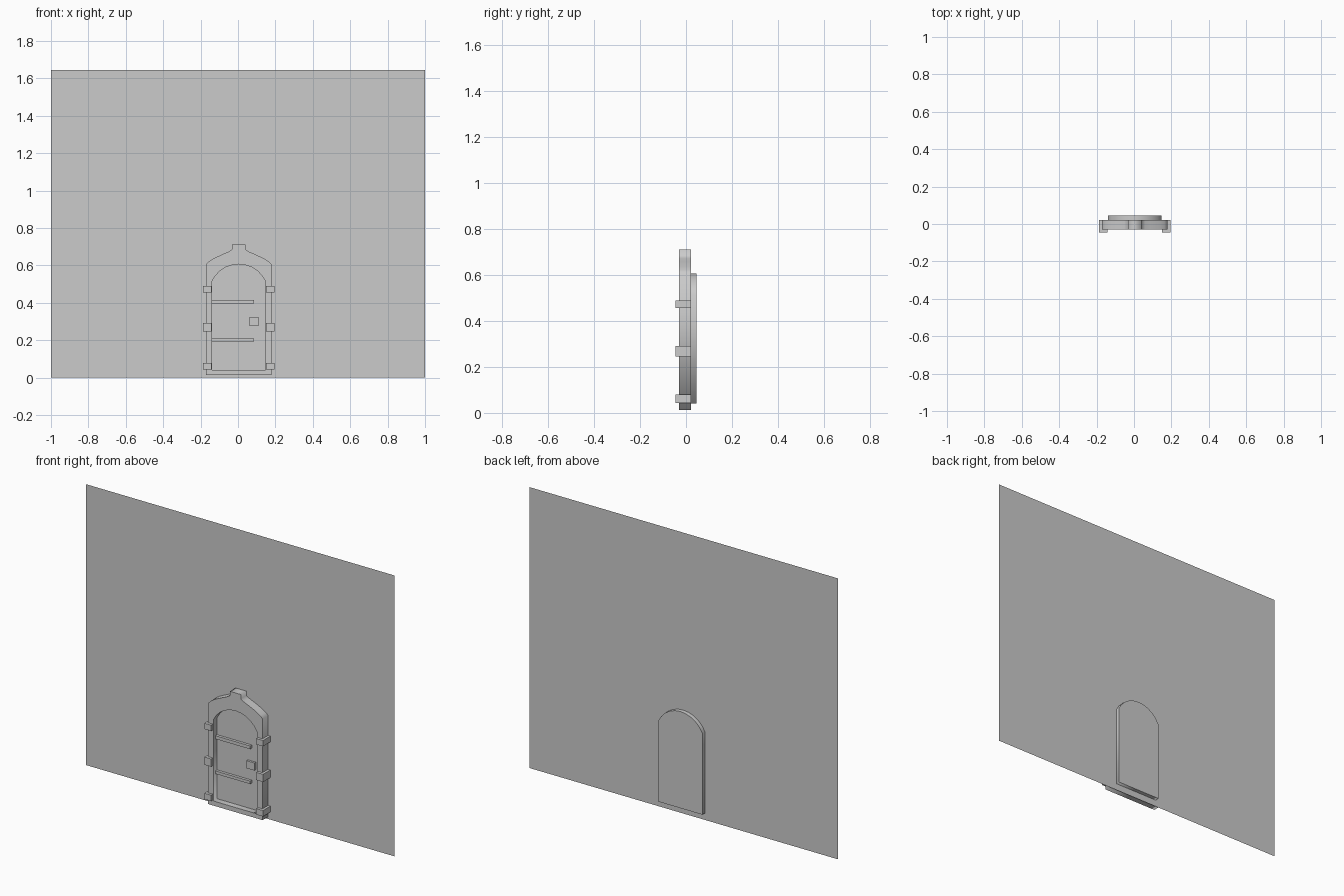
import bpy, math

if "Cube" in bpy.data.objects:
    bpy.data.objects.remove(bpy.data.objects["Cube"])

CX = 0.004        # doorway centre
WALL_Y = 0.022    # wall plane


def box(name, x, y, z):
    """Box from (min, max) ranges on each axis."""
    bpy.ops.mesh.primitive_cube_add(size=1, location=[sum(r) / 2 for r in (x, y, z)])
    o = bpy.context.object
    o.name = name
    o.scale = [r[1] - r[0] for r in (x, y, z)]
    bpy.ops.object.transform_apply(location=False, rotation=False, scale=True)
    return o


def extrude_profile(name, loops, y0, y1):
    """Filled x-z outline (extra loops cut holes) extruded from y0 to y1."""
    cu = bpy.data.curves.new(name, 'CURVE')
    cu.dimensions = '2D'
    cu.fill_mode = 'BOTH'
    cu.extrude = (y1 - y0) / 2
    for pts in loops:
        s = cu.splines.new('POLY')
        s.points.add(len(pts) - 1)
        for p, (x, z) in zip(s.points, pts):
            p.co = (x, z, 0, 1)
        s.use_cyclic_u = True
    o = bpy.data.objects.new(name, cu)
    bpy.context.collection.objects.link(o)
    o.location = (CX, (y0 + y1) / 2, 0)
    o.rotation_euler = (math.pi / 2, 0, 0)
    bpy.ops.object.select_all(action='DESELECT')
    o.select_set(True)
    bpy.context.view_layer.objects.active = o
    bpy.ops.object.convert(target='MESH')
    return bpy.context.object


def arch(half, bottom, spring, top, n=10):
    """Rectangle topped by a segmental arch."""
    rise = top - spring
    r = (half ** 2 + rise ** 2) / (2 * rise)
    a = math.asin(half / r)
    pts = [(-half, bottom), (half, bottom)]
    for i in range(n + 1):
        t = a - 2 * a * i / n
        pts.append((r * math.sin(t), top - r + r * math.cos(t)))
    return pts


# wall
bpy.ops.mesh.primitive_plane_add(size=1, location=(0, WALL_Y, 0.8225),
                                 rotation=(math.pi / 2, 0, 0))
wall = bpy.context.object
wall.name = "wall"
wall.scale = (2, 1.645, 1)

# stone frame with shouldered top and keystone
half = [(0.176, 0.013), (0.176, 0.606), (0.158, 0.622), (0.135, 0.637),
        (0.085, 0.660), (0.055, 0.673), (0.035, 0.686), (0.035, 0.711)]
outline = half + [(-x, z) for x, z in reversed(half)]
opening = arch(0.143, 0.04, 0.515, 0.606)
extrude_profile("door_frame", [outline, opening], -0.03, WALL_Y)

# door slab, set back in the frame and standing out behind the wall
extrude_profile("door_panel", [opening], 0.005, 0.046)

# frame blocks on both sides
for i, z in enumerate([(0.044, 0.079), (0.246, 0.291), (0.455, 0.489)]):
    for side, s in (("left", -1), ("right", 1)):
        x = sorted((CX + s * 0.146, CX + s * 0.19))
        box(f"frame_block_{side}_{i}", x, (-0.046, WALL_Y), z)

# hinge straps and lock plate
for i, z in enumerate([(0.192, 0.209), (0.396, 0.415)]):
    box(f"hinge_strap_{i}", (-0.139, 0.086), (-0.011, 0.008), z)
box("lock_plate", (0.06, 0.112), (-0.008, 0.008), (0.277, 0.321))
